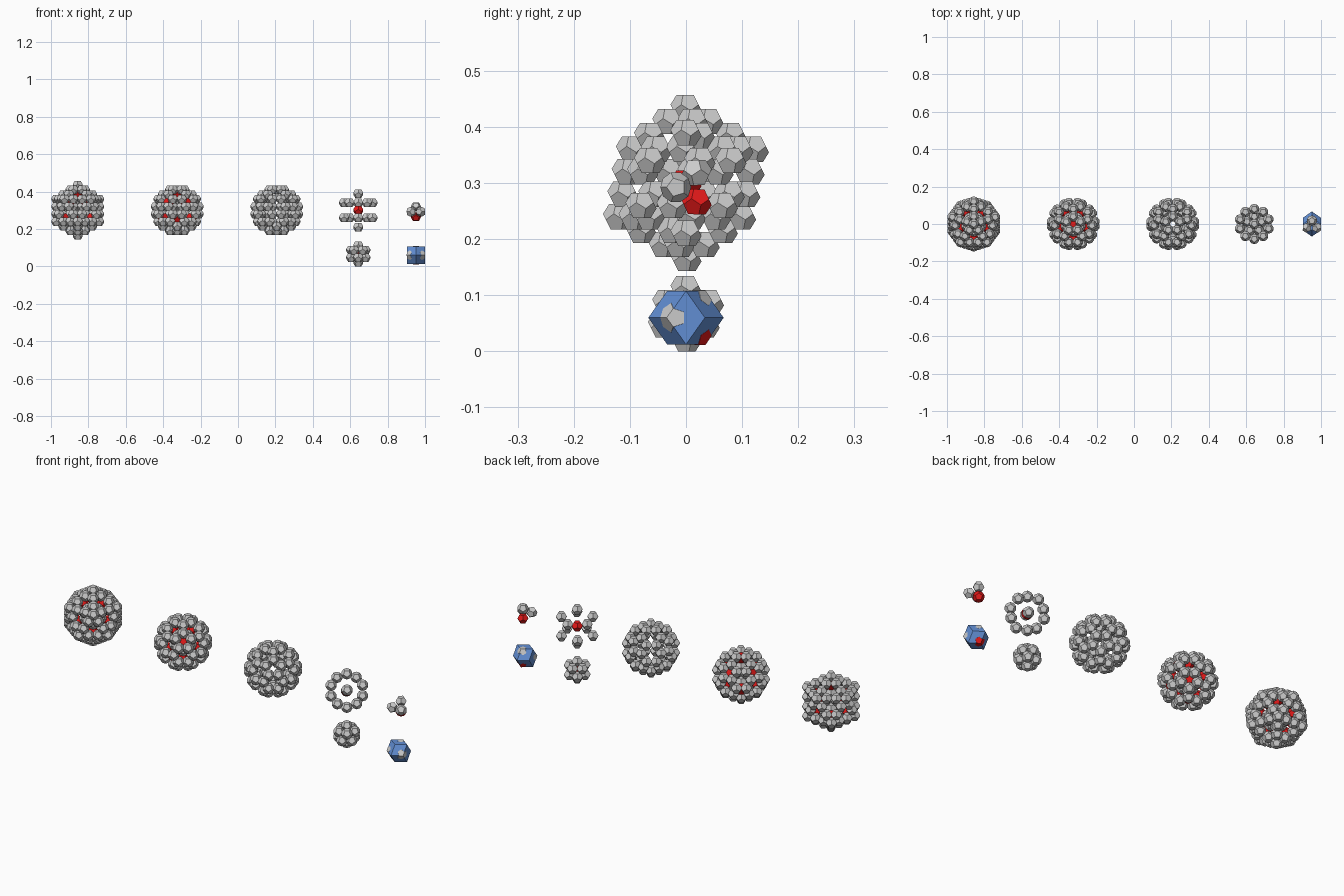
import bpy
from math import sin, cos, pi, sqrt, atan2
from itertools import combinations
from mathutils import Vector, Matrix

if "Cube" in bpy.data.objects:
    bpy.data.objects.remove(bpy.data.objects["Cube"])

r = 0.0224            # inradius of one small dodecahedron
D = 2 * r             # spacing of two that share a face
R = 1.2584 * r        # circumradius


def make_material(name, rgb):
    m = bpy.data.materials.new(name)
    m.diffuse_color = (*rgb, 1)
    m.use_nodes = True
    m.node_tree.nodes["Principled BSDF"].inputs["Base Color"].default_value = m.diffuse_color
    return m


red = make_material("red", (0.8, 0.01, 0.01))
blue = make_material("blue", (0.12, 0.27, 0.65))

# Twelve five-fold directions, one pointing straight up
up = [Vector((0, 0, 1))]
for k in range(5):
    a = pi / 2 + k * 2 * pi / 5
    up.append(Vector((2 * cos(a), 2 * sin(a), 1)) / sqrt(5))
axes = up + [-v for v in up]


def adjacent(a, b):
    return abs(a.dot(b) - 1 / sqrt(5)) < 0.01


triads = [t for t in combinations(axes, 3)
          if all(adjacent(a, b) for a, b in combinations(t, 2))]


def solid(normals, verts):
    """Faces of a convex solid from its face normals and corners."""
    faces = []
    for n in normals:
        top = max(v.dot(n) for v in verts)
        ids = [i for i, v in enumerate(verts) if v.dot(n) > top - 1e-4]
        e1 = n.orthogonal().normalized()
        e2 = n.normalized().cross(e1)
        mid = sum((verts[i] for i in ids), Vector()) / len(ids)
        ids.sort(key=lambda i: atan2((verts[i] - mid).dot(e2), (verts[i] - mid).dot(e1)))
        faces.append(ids)
    return verts, faces


dodeca = solid(axes, [sum(t, Vector()).normalized() * R for t in triads])


def build(name, shape, points, centre, mat=None, rot=Matrix.Identity(3)):
    """One object holding a copy of the shape at every point."""
    verts, faces = [], []
    for p in points:
        n = len(verts)
        verts += [p + rot @ v for v in shape[0]]
        faces += [[i + n for i in f] for f in shape[1]]
    mesh = bpy.data.meshes.new(name)
    mesh.from_pydata(verts, [], faces)
    ob = bpy.data.objects.new(name, mesh)
    ob.location = centre
    bpy.context.collection.objects.link(ob)
    if mat:
        mesh.materials.append(mat)
    return ob


# Layers of dodecahedra
origin = [Vector()]
first = [a * D for a in axes]
second = [a * 2 * D for a in axes]
caps = [a * 3 * D for a in axes]
shell = [(2 * a + b) * D for a in axes for b in axes if adjacent(a, b)]

# Three large balls: complete, without caps, hollow shell only
for label, x in (("full", -0.857), ("open", -0.325), ("hollow", 0.207)):
    c = (x, 0, 0.3)
    build(label + "_ball_shell", dodeca, shell, c)
    if label != "hollow":
        build(label + "_ball_core", dodeca, origin + first, c)
        build(label + "_ball_red_layer", dodeca, second, c, red)
    if label == "full":
        build("full_ball_caps", dodeca, caps, c)

# Spread-out ring of twelve around a red centre
build("spread_outer", dodeca, second, (0.643, 0, 0.3))
build("spread_centre", dodeca, origin, (0.643, 0, 0.3), red)

# Compact cluster of thirteen
build("compact_cluster", dodeca, first, (0.643, 0, 3 * r))
build("compact_centre", dodeca, origin, (0.643, 0, 3 * r), red)

# Blue rhombic dodecahedron
d = 0.0475
k = d / sqrt(2)
S = (1, -1)
rn = [Vector((s, 0, 0)) for s in S] + [Vector((0, 0, s)) for s in S]
rn += [Vector((a / 2, b / sqrt(2), c / 2)) for a in S for b in S for c in S]
rv = [Vector((0, 2 * k * s, 0)) for s in S]
for a in S:
    for b in S:
        rv += [Vector((a * d, 0, b * d)), Vector((0, a * k, b * d)), Vector((a * d, b * k, 0))]
blue_centre = (0.951, 0, 0.06)
build("blue_rhombic_solid", solid(rn, rv), origin, blue_centre, blue)


# Group of four dodecahedra, free above and nested in the blue solid below
def frame(axis, n):
    e1 = (n - axis * n.dot(axis)).normalized()
    return Matrix((e1, axis.cross(e1), axis)).transposed()


q = d - r + 0.0008
s = q / sqrt(2)
source = frame(sum(triads[0], Vector()).normalized(), triads[0][0])
spots = [Vector((0, s, -q)), Vector((0, s, q)), Vector((q, -s, 0)), Vector((-q, -s, 0))]
for i, p in enumerate(spots):
    t = p.normalized()
    rot = frame(t, max(rn, key=lambda n: n.dot(t))) @ source.transposed()
    for label, c in (("group_of_four", (0.951, 0, 0.2925)), ("nested_four", blue_centre)):
        build(f"{label}_{i + 1}", dodeca, [p], c, red if i == 0 else None, rot)
